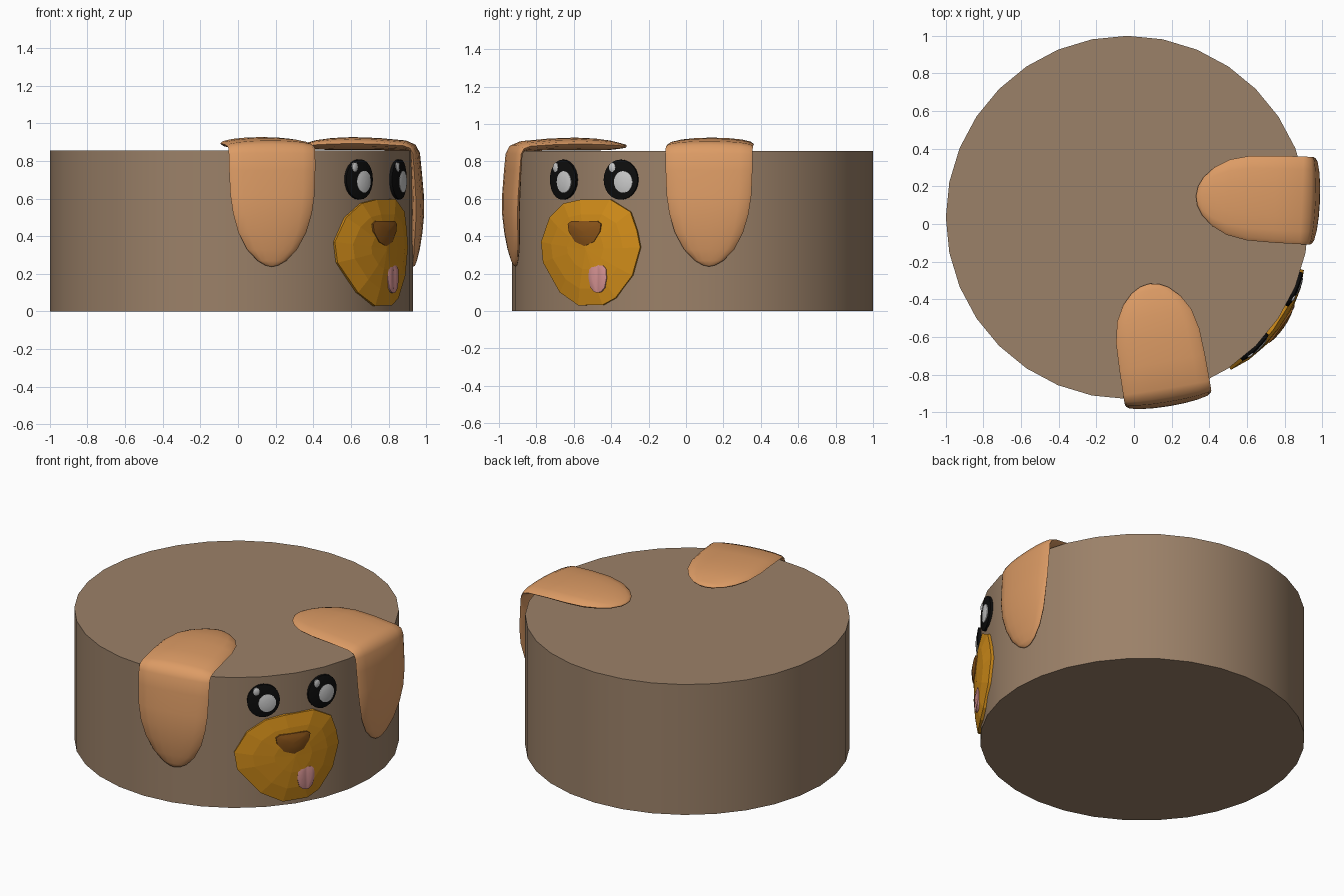
import bpy, bmesh
from math import sin, cos, pi, radians, asin
from mathutils import Vector

if "Cube" in bpy.data.objects:
    bpy.data.objects.remove(bpy.data.objects["Cube"])

CX, CY, R, H = -0.035, 0.035, 0.965, 0.855


def material(name, rgb):
    m = bpy.data.materials.new(name)
    m.diffuse_color = (*rgb, 1)
    m.use_nodes = True
    m.node_tree.nodes["Principled BSDF"].inputs["Base Color"].default_value = m.diffuse_color
    return m


BROWN = material("brown", (0.33, 0.22, 0.14))
TAN = material("tan", (0.72, 0.33, 0.13))
OCHRE = material("ochre", (0.65, 0.27, 0.01))
DARK = material("dark_brown", (0.26, 0.09, 0.01))
PINK = material("pink", (0.65, 0.28, 0.28))
BLACK = material("black", (0.004, 0.004, 0.004))
GREY = material("light_grey", (0.55, 0.55, 0.55))


def finish(name, bm, mat, angle=40):
    bmesh.ops.recalc_face_normals(bm, faces=bm.faces)
    me = bpy.data.meshes.new(name)
    bm.to_mesh(me)
    bm.free()
    ob = bpy.data.objects.new(name, me)
    bpy.context.collection.objects.link(ob)
    me.materials.append(mat)
    if angle:
        me.polygons.foreach_set("use_smooth", [True] * len(me.polygons))
        me.set_sharp_from_angle(angle=radians(angle))
    return ob


def loft(bm, rings):
    """Skin a list of closed rings and cap both ends."""
    vs = [[bm.verts.new(p) for p in r] for r in rings]
    n = len(vs[0])
    for a, b in zip(vs, vs[1:]):
        for i in range(n):
            bm.faces.new((a[i], a[(i + 1) % n], b[(i + 1) % n], b[i]))
    bm.faces.new(vs[0])
    bm.faces.new(vs[-1])


def on_side(a, z, off):
    """Point on the drum wall at angle a and height z."""
    return Vector((CX + (R + off) * cos(a), CY + (R + off) * sin(a), z))


def patch(name, outline, rim, dome, mat, angle=40):
    """Domed plate wrapped on the drum; outline holds (angle, z)."""
    n = len(outline)
    ca, cz = sum(p[0] for p in outline) / n, sum(p[1] for p in outline) / n
    rings = []
    for k, off in ((1, -0.015), (1, rim), (0.7, rim + dome * 0.6),
                   (0.35, rim + dome * 0.9), (0.02, rim + dome)):
        rings.append([on_side(ca + (a - ca) * k, cz + (z - cz) * k, off)
                      for a, z in outline])
    bm = bmesh.new()
    loft(bm, rings)
    return finish(name, bm, mat, angle)


def ellipse(a0, z0, s, w, h, n=24):
    return [(a0 + (s + w * cos(2 * pi * i / n)) / R, z0 + h * sin(2 * pi * i / n))
            for i in range(n)]


def from_side(pts, r):
    """Side-view (y, z) points to (angle, z)."""
    return [(asin((y - CY) / r), z) for y, z in pts]


# drum-shaped body
bm = bmesh.new()
bmesh.ops.create_cone(bm, cap_ends=True, segments=32, radius1=R, radius2=R, depth=H)
bmesh.ops.translate(bm, verts=bm.verts, vec=(CX, CY, H / 2))
finish("body", bm, BROWN)

# folded ears: (distance from tip, z, half width, half thickness)
EAR = [(0, .88, .003, .002), (.008, .881, .05, .009), (.035, .882, .1, .015),
       (.09, .886, .155, .025), (.17, .89, .2, .032), (.28, .893, .225, .034),
       (.42, .89, .231, .032), (.56, .881, .233, .028), (.595, .868, .233, .026),
       (.61, .838, .233, .026), (.617, .75, .232, .028), (.625, .62, .227, .032),
       (.627, .52, .212, .032), (.62, .42, .183, .03), (.612, .33, .135, .024),
       (.606, .27, .078, .015), (.603, .245, .035, .008), (.602, .238, .003, .002)]


def ear(name, tip, heading):
    d = Vector((cos(heading), sin(heading), 0))
    side = Vector((-d.y, d.x, 0))
    pts = [Vector((*tip, 0)) + d * u + Vector((0, 0, z)) for u, z, _, _ in EAR]
    rings = []
    for i, (_, _, w, t) in enumerate(EAR):
        tan = (pts[min(i + 1, len(pts) - 1)] - pts[max(i - 1, 0)]).normalized()
        nrm = tan.cross(side)
        rings.append([pts[i] + side * w * cos(2 * pi * k / 16)
                      + nrm * t * sin(2 * pi * k / 16) for k in range(16)])
    b = bmesh.new()
    loft(b, rings)
    finish(name, b, TAN, 60)


ear("ear_left", (0.33, 0.15), radians(-2.5))
ear("ear_right", (0.08, -0.318), radians(-80.5))

# eyes with two highlights each
for tag, deg in (("right", -45.5), ("left", -23.3)):
    a = radians(deg)
    patch("eye_" + tag, ellipse(a, .702, 0, .098, .107), .012, .01, BLACK)
    patch("eye_highlight_" + tag, ellipse(a, .69, .02, .052, .058), .022, .006, GREY)
    patch("eye_glint_" + tag, ellipse(a, .768, -.044, .019, .025, 16), .02, .005, GREY)

# low-poly muzzle
patch("muzzle", from_side([(-.57, .595), (-.41, .597), (-.30, .53), (-.265, .43),
                           (-.247, .34), (-.29, .19), (-.38, .07), (-.45, .032),
                           (-.58, .03), (-.68, .1), (-.77, .26), (-.78, .37),
                           (-.735, .5), (-.66, .575)], .985), .014, .026, OCHRE, 0)

# nose
patch("nose", from_side([(-.61, .48), (-.47, .48), (-.452, .465), (-.457, .425),
                         (-.49, .37), (-.54, .347), (-.59, .37), (-.623, .425),
                         (-.628, .465)], 1.0), .042, .01, DARK)

# tongue: two mirrored lobes meeting in a crease
half = [(0, .245), (.03, .243), (.045, .225), (.048, .175), (.038, .125),
        (.018, .102), (0, .098)]
for tag, s in (("left", 1), ("right", -1)):
    patch("tongue_" + tag, from_side([(-.473 + s * y, z) for y, z in half], 1.0),
          .036, .007, PINK)
